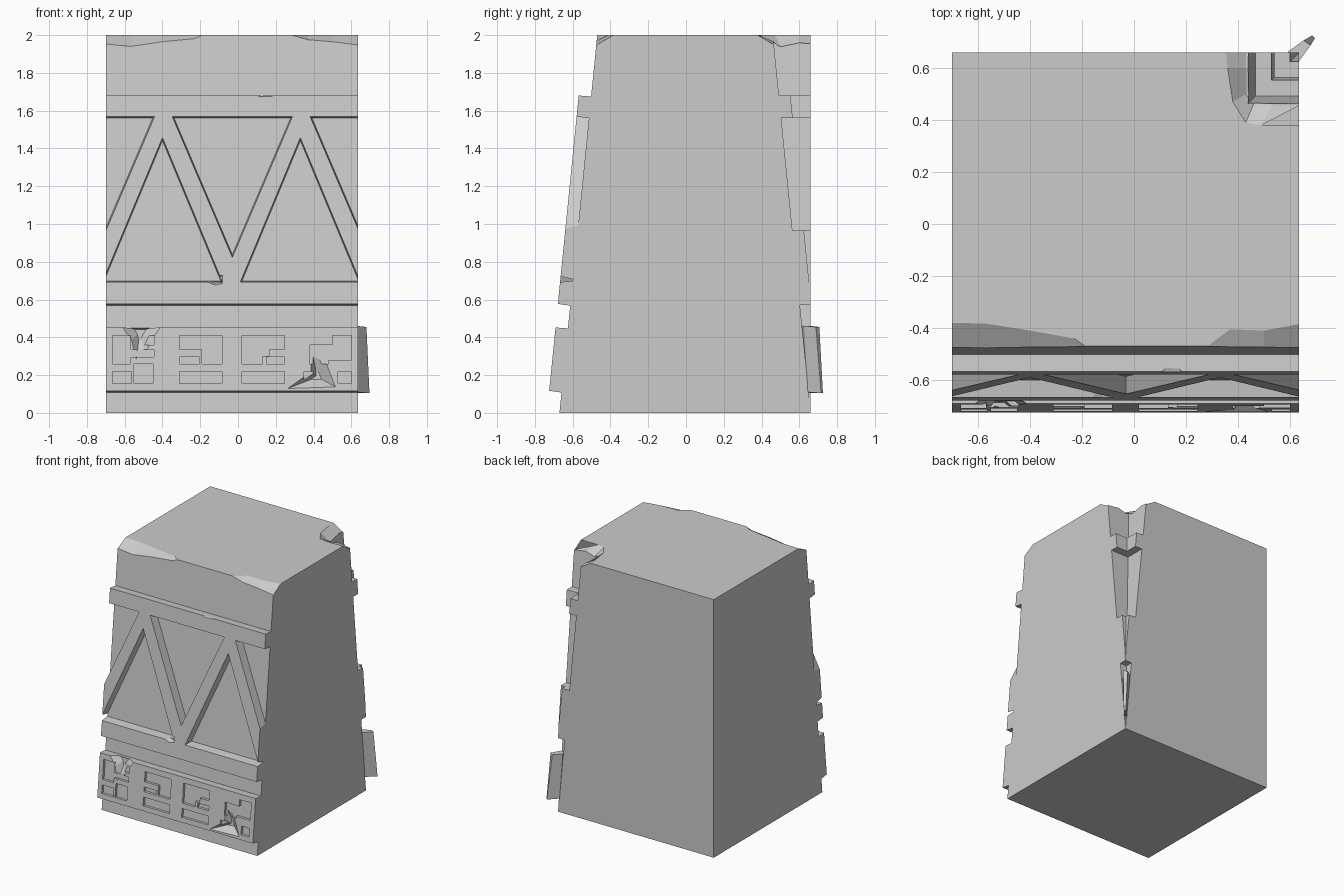
import bpy, bmesh

XL, XR, YB = -0.70, 0.635, 0.66      # side and back planes
SLOPE, P = 0.1, 0.066                # wall batter, relief depth


def wall(z, d=0.0):
    return -0.67 + SLOPE * z - d


def loft(name, sections):
    """Solid skinned through equal-length point rings."""
    bm = bmesh.new()
    rings = [[bm.verts.new(p) for p in s] for s in sections]
    n = len(rings[0])
    for a, b in zip(rings, rings[1:]):
        for i in range(n):
            j = (i + 1) % n
            bm.faces.new((a[i], a[j], b[j], b[i]))
    bm.faces.new(rings[0])
    bm.faces.new(rings[-1])
    bmesh.ops.recalc_face_normals(bm, faces=bm.faces)
    me = bpy.data.meshes.new(name)
    bm.to_mesh(me)
    bm.free()
    ob = bpy.data.objects.new(name, me)
    bpy.context.collection.objects.link(ob)
    return ob


def prism(poly, d0, d1, s0=1.0, centre=None):
    """Cutter from an x-z outline, following the battered front wall."""
    cx, cz = centre or [sum(c) / len(poly) for c in zip(*poly)]
    inner = [(cx + (x - cx) * s0, cz + (z - cz) * s0) for x, z in poly]
    return loft("cutter", [[(x, wall(z, d0), z) for x, z in inner],
                           [(x, wall(z, d1), z) for x, z in poly]])


def slab(name, z0, z1):
    """Full-width raised band with a slightly sloped underside."""
    prof = [(-0.02, z0), (P, z0 + 0.012), (P, z1), (-0.02, z1 - 0.006)]
    return loft(name, [[(x, wall(z, d), z) for d, z in prof] for x in (XL, XR)])


def cut(ob, cutters):
    for c in cutters:
        c.hide_render = True
        m = ob.modifiers.new("cut", 'BOOLEAN')
        m.operation, m.solver, m.object = 'DIFFERENCE', 'EXACT', c
        bpy.context.view_layer.objects.active = ob
        bpy.ops.object.modifier_apply(modifier=m.name)
        bpy.data.objects.remove(c, do_unlink=True)


def edge_chip(rows):
    """Cutter for a broken top edge; rows are (inner xy, wall xy, outer xy, low z)."""
    return loft("cutter", [[(*q, 2.1), (*q, 2.0), (*p, z), (*o, z), (*o, 2.1)]
                           for q, p, o, z in rows])


def front_chip(rows):
    return edge_chip([((x, y), (x, -0.474), (x, -0.6), z) for x, y, z in rows])


# Main body: battered front, vertical sides and back
prof = [(wall(0), 0), (YB, 0), (YB, 2), (wall(2), 2)]
body = loft("wall_body", [[(x, y, z) for y, z in prof] for x in (XL, XR)])


def inner(z):
    return XR - SLOPE * z, YB - SLOPE * z


# Battered inside corner at the back right
notch = loft("cutter", [[(*inner(z), z), (0.9, inner(z)[1], z), (0.9, 0.9, z),
                         (inner(z)[0], 0.9, z)] for z in (0.01, 2.2)])
corner_chip = edge_chip([
    ((0.35, 0.70), (0.43, 0.70), (0.55, 0.70), 1.95),
    ((0.36, 0.60), (0.43, 0.60), (0.55, 0.62), 1.96),
    ((0.38, 0.47), (0.43, 0.50), (0.55, 0.58), 1.94),
    ((0.43, 0.39), (0.46, 0.46), (0.58, 0.56), 1.95),
    ((0.49, 0.38), (0.53, 0.455), (0.60, 0.56), 1.97),
    ((0.67, 0.38), (0.67, 0.455), (0.67, 0.56), 1.95)])
left_chip = front_chip([(-0.72, -0.38, 1.955), (-0.57, -0.383, 1.94),
                        (-0.40, -0.41, 1.965), (-0.23, -0.44, 1.98),
                        (-0.18, -0.472, 2.001)])
right_chip = front_chip([(0.28, -0.472, 2.001), (0.37, -0.405, 1.975),
                         (0.50, -0.41, 1.965), (0.66, -0.38, 1.945)])
cut(body, [notch, corner_chip, left_chip, right_chip])

# Truss panel: raised slab with alternating triangular openings
panel = slab("truss_panel", 0.565, 1.68)
tris = []
for i in range(2):
    x = -0.40 + 0.73 * i
    tris.append([(x - 0.32, 0.69), (x + 0.32, 0.69), (x, 1.46)])
for i in range(3):
    x = -0.76 + 0.73 * i
    tris.append([(x - 0.32, 1.57), (x, 0.82), (x + 0.32, 1.57)])
cut(panel, [prism(t, -0.05, 0.08, 0.94) for t in tris])
# Small dents on the panel edges
cut(panel, [prism([(0.03, 1.70), (0.26, 1.70), (0.19, 1.668), (0.11, 1.665)],
                  0.03, 0.09, 0.4, (0.14, 1.70)),
            prism([(-0.20, 0.70), (-0.07, 0.74), (-0.07, 0.68), (-0.12, 0.67)],
                  0.03, 0.09, 0.4, (-0.12, 0.70))])

# Base frieze: band with shallow sunken rectangles and hooks
frieze = slab("base_frieze", 0.105, 0.452)


def rect(a, b, c, d):
    return [(a, c), (b, c), (b, d), (a, d)]


shapes = [
    [(-0.665, 0.26), (-0.665, 0.41), (-0.57, 0.41), (-0.57, 0.335), (-0.445, 0.335),
     (-0.445, 0.295), (-0.57, 0.295), (-0.57, 0.26)],
    rect(-0.665, -0.565, 0.155, 0.22), rect(-0.55, -0.45, 0.155, 0.26),
    rect(-0.50, -0.445, 0.36, 0.41),
    [(-0.31, 0.335), (-0.31, 0.41), (-0.085, 0.41), (-0.085, 0.26), (-0.19, 0.26),
     (-0.19, 0.335)],
    rect(-0.31, -0.205, 0.26, 0.295), rect(-0.31, -0.085, 0.155, 0.22),
    [(0.02, 0.26), (0.02, 0.41), (0.245, 0.41), (0.245, 0.335), (0.165, 0.335),
     (0.165, 0.30), (0.13, 0.30), (0.13, 0.26)],
    rect(0.15, 0.245, 0.26, 0.295), rect(0.02, 0.245, 0.155, 0.22),
    [(0.38, 0.26), (0.38, 0.36), (0.50, 0.36), (0.50, 0.41), (0.60, 0.41),
     (0.60, 0.28), (0.48, 0.28), (0.48, 0.26)],
    rect(0.53, 0.60, 0.155, 0.22), rect(0.35, 0.45, 0.155, 0.22)]
cut(frieze, [prism(s, P - 0.02, P + 0.03) for s in shapes])
# Broken areas at the two ends of the frieze
cut(frieze, [
    prism([(-0.64, 0.48), (-0.38, 0.48), (-0.45, 0.38), (-0.49, 0.29), (-0.54, 0.26),
           (-0.57, 0.38)], 0.018, 0.075, 0.25, (-0.52, 0.43)),
    prism([(0.38, 0.38), (0.44, 0.35), (0.48, 0.26), (0.53, 0.13), (0.24, 0.12),
           (0.38, 0.22)], 0.02, 0.075, 0.2, (0.42, 0.19))])


# Returns of the raised bands inside the back corner
def corner_band(name, levels):
    secs = []
    for z in levels:
        x, y = inner(z)
        x, y = x - 0.005, y - 0.005
        px, py = min(x + P, XR - 0.001), min(y + P, YB - 0.001)
        secs.append([(x, y, z), (XR, y, z), (XR, py, z), (px, py, z),
                     (px, YB, z), (x, YB, z)])
    return loft(name, secs)


corner_band("corner_upper_band", (1.56, 1.68))
corner_band("corner_lower_band", (0.57, 0.66, 0.965))

# Mitred end of the base frieze poking out of the corner
loft("corner_base_block", [
    [(0.615, 0.64, 0.11), (0.622, 0.66, 0.105), (0.685, 0.725, 0.105),
     (0.696, 0.715, 0.105), (0.635, 0.645, 0.11)],
    [(0.58, 0.605, 0.46), (0.592, 0.663, 0.46), (0.652, 0.706, 0.455),
     (0.680, 0.688, 0.455), (0.635, 0.627, 0.46)]])
